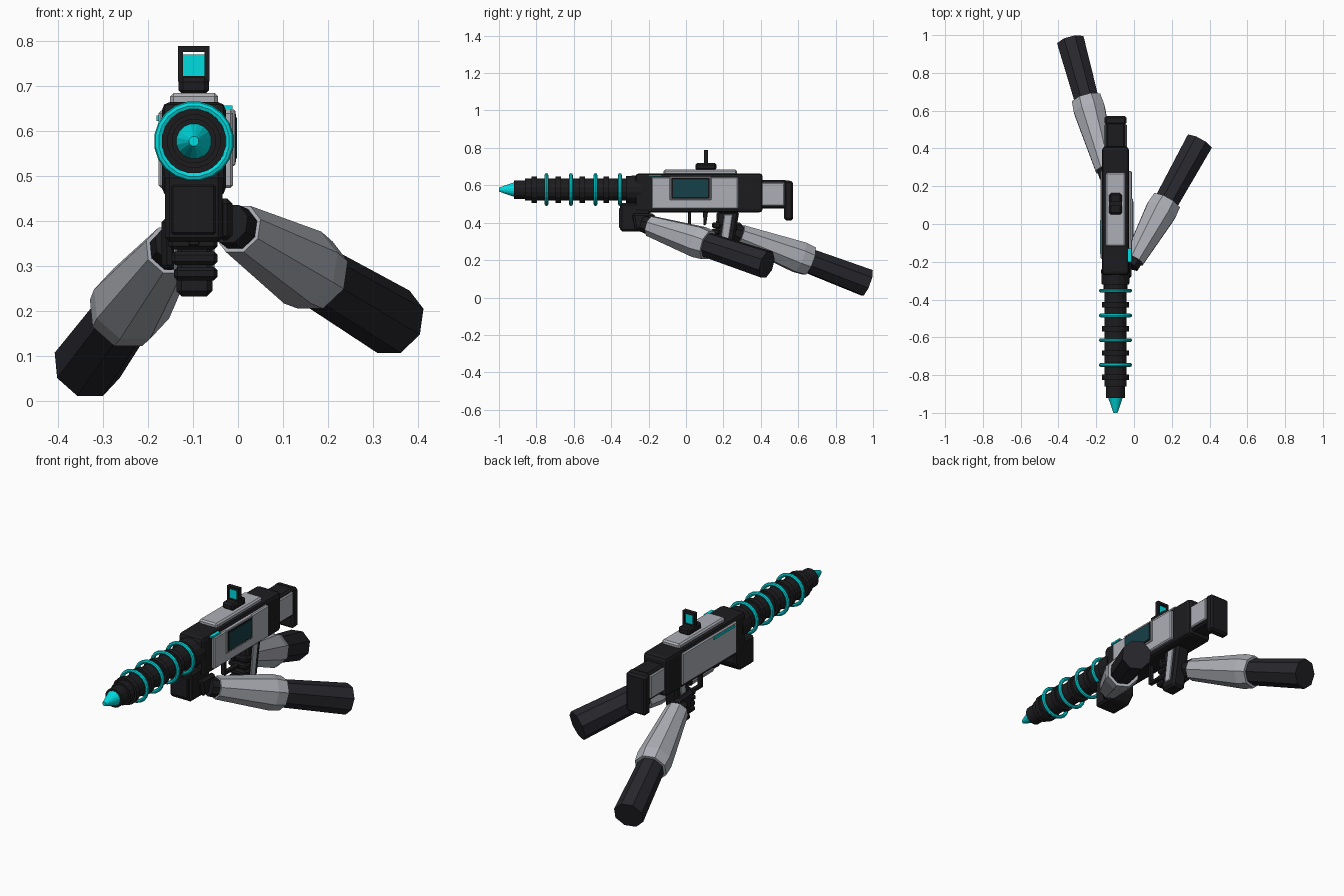
import bpy, bmesh, math
from mathutils import Vector

if "Cube" in bpy.data.objects:
    bpy.data.objects.remove(bpy.data.objects["Cube"])

GX, GZ = -0.098, 0.577          # barrel axis


def mat(name, r, g, b):
    m = bpy.data.materials.new(name)
    m.diffuse_color = (r, g, b, 1)
    m.use_nodes = True
    m.node_tree.nodes["Principled BSDF"].inputs["Base Color"].default_value = m.diffuse_color
    return m


DARK = mat("dark", 0.012, 0.012, 0.014)
SLEEVE = mat("sleeve_dark", 0.02, 0.02, 0.026)
LIGHT = mat("light_grey", 0.42, 0.43, 0.47)
CYAN = mat("cyan", 0.0, 0.72, 0.75)
SCREEN = mat("screen", 0.008, 0.05, 0.065)


def finish(name, bm, m, bevel=0, seg=1):
    bmesh.ops.recalc_face_normals(bm, faces=bm.faces[:])
    me = bpy.data.meshes.new(name)
    bm.to_mesh(me)
    bm.free()
    me.materials.append(m)
    ob = bpy.data.objects.new(name, me)
    bpy.context.collection.objects.link(ob)
    if bevel:
        b = ob.modifiers.new("bevel", 'BEVEL')
        b.width, b.segments, b.limit_method = bevel, seg, 'ANGLE'
    return ob


def box(name, x, y, z, m, bevel=0.004, seg=1):
    """Box from (min, max) pairs."""
    bm = bmesh.new()
    bmesh.ops.create_cube(bm, size=1)
    for v in bm.verts:
        v.co = [(r[0] + r[1]) / 2 + c * (r[1] - r[0]) for r, c in zip((x, y, z), v.co)]
    return finish(name, bm, m, bevel, seg)


def side_profile(name, pts, x0, x1, m, bevel=0.006):
    """Outline in (y, z) extruded across x."""
    bm = bmesh.new()
    f = bm.faces.new([bm.verts.new((x0, y, z)) for y, z in pts])
    ext = bmesh.ops.extrude_face_region(bm, geom=[f])
    for v in ext["geom"]:
        if isinstance(v, bmesh.types.BMVert):
            v.co.x = x1
    return finish(name, bm, m, bevel)


def lathe(name, start, axis, profile, m, sides, closed=False):
    """Rings of (distance, radius) along an axis."""
    d = Vector(axis).normalized()
    u = d.cross(Vector((0, 0, 1))).normalized()
    w = u.cross(d)
    bm = bmesh.new()
    rings = []
    for t, r in profile:
        rings.append([bm.verts.new(Vector(start) + d * t + r * (
            u * math.cos(2 * math.pi * (k + .5) / sides) + w * math.sin(2 * math.pi * (k + .5) / sides)))
            for k in range(sides)])
    pairs = list(zip(rings, rings[1:]))
    if closed:
        pairs.append((rings[-1], rings[0]))
    else:
        bm.faces.new(rings[0])
        bm.faces.new(rings[-1])
    for a, b in pairs:
        for k in range(sides):
            n = (k + 1) % sides
            bm.faces.new((a[k], a[n], b[n], b[k]))
    return finish(name, bm, m)


# Barrel, ribs, glowing coils and tip
Y = (0, 1, 0)
lathe("muzzle_tip", (GX, -1, GZ), Y, [(0, .011), (.085, .041)], CYAN, 16)
prof = [(.08, .05), (.14, .05), (.14, .06), (.78, .06)]
lathe("barrel", (GX, -1, GZ), Y, prof, DARK, 16)
for i in range(5):
    lathe(f"barrel_rib_{i}", (GX, -.825 + .128 * i, GZ), Y, [(0, .072), (.028, .072)], DARK, 16)
for i in range(4):
    ring = [(.01 * math.cos(a), .079 + .01 * math.sin(a)) for a in [k * math.pi / 4 for k in range(8)]]
    lathe(f"coil_ring_{i}", (GX, -.746 + .131 * i, GZ), Y, ring, CYAN, 20, True)
lathe("barrel_collar", (GX, -.32, GZ), Y, [(0, .074), (.08, .078)], DARK, 16)

# Receiver and fore end
box("receiver", (-.169, -.027), (-.27, .41), (.455, .664), DARK, .018, 2)
side_profile("fore_end", [(-.352, .505), (-.352, .353), (-.235, .353), (-.19, .40), (-.19, .505)],
             -.162, -.034, DARK, .01)
box("fore_end_front", (-.148, -.05), (-.357, -.34), (.37, .48), DARK)

# Side panels, screen and light strips
for name, xa, xb in (("right_panel", -.035, -.011), ("left_panel", -.177, -.16)):
    box(name, (xa, xb), (-.185, .28), (.473, .645), LIGHT, .006)
box("screen_frame", (-.02, -.006), (-.087, .135), (.522, .647), LIGHT, .003)
box("screen_bezel", (-.016, -.004), (-.078, .126), (.53, .638), DARK, .002)
box("screen", (-.014, -.0025), (-.07, .118), (.538, .63), SCREEN, 0)
box("right_light_strip", (-.04, -.012), (-.2, -.13), (.647, .656), CYAN, 0)
box("left_light_strip", (-.181, -.17), (-.16, .02), (.622, .634), CYAN, 0)

# Stock
box("stock_core", (-.15, -.046), (.39, .54), (.475, .628), DARK, .01)
box("stock_cheek", (-.159, -.037), (.405, .527), (.49, .615), LIGHT, .005)
side_profile("butt_plate", [(.525, .628), (.572, .622), (.572, .412), (.525, .412)], -.156, -.04, DARK, .01)

# Top rail and sight
box("top_rail", (-.151, -.044), (-.12, .272), (.655, .684), LIGHT, .008)
box("sight_base", (-.132, -.064), (.05, .163), (.68, .719), DARK, .01)
for name, x, z in (("left", (-.133, -.122), (.712, .788)), ("right", (-.074, -.063), (.712, .788)),
                   ("top", (-.133, -.063), (.775, .788)), ("bottom", (-.133, -.063), (.71, .722))):
    box("sight_frame_" + name, x, (.095, .118), z, DARK, 0)
box("sight_glass", (-.122, -.074), (.102, .111), (.72, .77), CYAN, 0)

# Pistol grip, trigger and guard
side_profile("pistol_grip", [(.165, .46), (.285, .46), (.245, .232), (.15, .232)], -.137, -.057, DARK, .012)
side_profile("grip_inlay", [(.205, .445), (.25, .445), (.222, .27), (.18, .27)], -.142, -.052, LIGHT, .003)
box("guard_front", (-.11, -.086), (.012, .026), (.355, .46), DARK, .002)
box("guard_bottom", (-.11, -.086), (.012, .17), (.345, .36), DARK, .002)
side_profile("trigger", [(.09, .46), (.118, .46), (.108, .39), (.095, .385)], -.106, -.09, DARK, .002)

# Hands: fingers round the grip and under the fore end
for i in range(4):
    z, y = .40 - .034 * i, .12 + .006 * (3 - i)
    box(f"grip_finger_{i}", (-.16 + .006 * i, -.045), (y, y + .05), (z - .03, z), DARK, .008)
side_profile("grip_palm", [(.17, .41), (.30, .40), (.31, .30), (.20, .29)], -.17, -.135, DARK, .012)
side_profile("fore_palm", [(-.29, .45), (-.17, .45), (-.15, .37), (-.27, .355)], -.045, -.012, DARK, .012)

# Arms: wrist, flared cuff and sleeve
for side, a, b, split in (("right", (0.0, -.19, .382), (.345, .432, .176), .47),
                          ("left", (-.15, .29, .335), (-.335, .967, .079), .52)):
    d = Vector(b) - Vector(a)
    L = d.length
    lathe(side + "_wrist", a, d, [(-.04, .047), (.05, .052)], DARK, 8)
    lathe(side + "_cuff", a, d, [(.0, .058), (split * L - .04, .09), (split * L + .02, .084)], LIGHT, 8)
    lathe(side + "_sleeve", a, d, [(split * L - .03, .068), (L, .078)], SLEEVE, 8)
